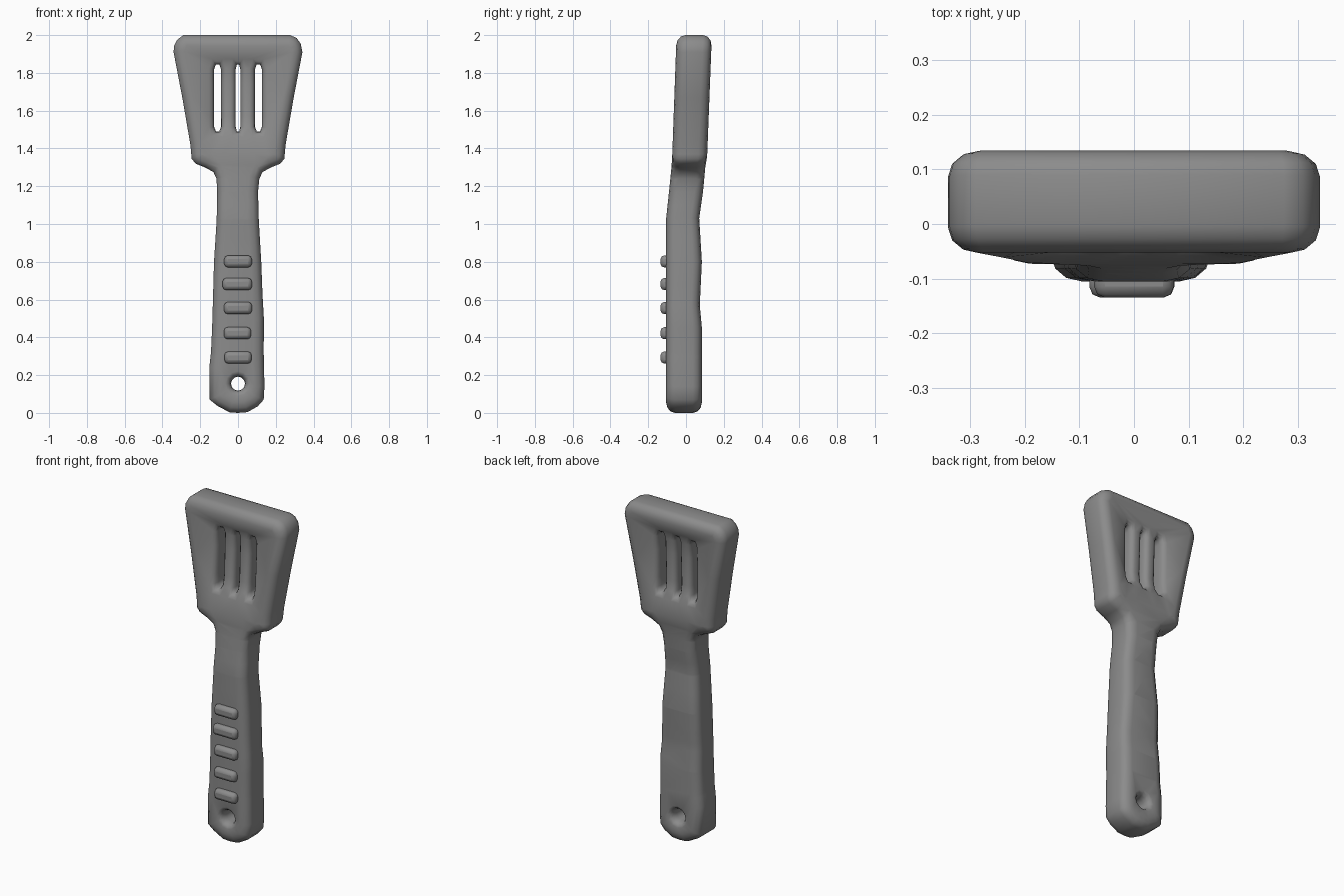
import bpy, bmesh, math
from mathutils import Vector

if "Cube" in bpy.data.objects:
    bpy.data.objects.remove(bpy.data.objects["Cube"])


def lerp_table(table, z):
    for (z0, v0), (z1, v1) in zip(table, table[1:]):
        if z <= z1:
            return v0 + (v1 - v0) * max(0, z - z0) / (z1 - z0)
    return table[-1][1]


def inset(loop, d):
    """Offset a closed loop to its left with mitred corners."""
    out = []
    for i, p in enumerate(loop):
        a = (p - loop[i - 1]).normalized()
        b = (loop[(i + 1) % len(loop)] - p).normalized()
        na, nb = Vector((-a.y, a.x)), Vector((-b.y, b.x))
        m = (na + nb).normalized()
        out.append(p + m * d / max(0.6, m.dot(na)))
    return out


def rounded_wall(bm, loop, d, e, steps=3):
    """Wall around a loop with rounded rims; returns all rings."""
    quarter = [(d * (1 - math.sin(a)), 1 - e * (1 - math.cos(a)))
               for a in (math.pi / 2 * i / steps for i in range(steps + 1))]
    prof = [(o, -t) for o, t in quarter] + [(o, t) for o, t in reversed(quarter)]
    rings = [[bm.verts.new((p.x, t, p.y)) for p in inset(loop, o)] for o, t in prof]
    n = len(loop)
    for r, s in zip(rings, rings[1:]):
        for i in range(n):
            bm.faces.new((r[i], r[(i + 1) % n], s[(i + 1) % n], s[i]))
    return rings


# Dark grey material shared by all parts
dark = bpy.data.materials.new("dark_grey")
dark.diffuse_color = (0.26, 0.26, 0.26, 1)
dark.use_nodes = True
dark.node_tree.nodes["Principled BSDF"].inputs["Base Color"].default_value = dark.diffuse_color

# Outline of handle, neck and head, counter-clockwise in front view
right = [(0.05, 0.004), (0.105, 0.035), (0.136, 0.07), (0.14, 0.14), (0.136, 0.32),
         (0.137, 0.5), (0.13, 0.62), (0.123, 0.8), (0.11, 1.02), (0.106, 1.17),
         (0.113, 1.24), (0.13, 1.275), (0.175, 1.3), (0.225, 1.32), (0.245, 1.345),
         (0.252, 1.42), (0.295, 1.67), (0.341, 1.91), (0.332, 1.955), (0.31, 1.985), (0.275, 2.0)]
left = [(-0.29, 2.0), (-0.322, 1.975), (-0.338, 1.945), (-0.341, 1.91), (-0.295, 1.67),
        (-0.252, 1.42), (-0.245, 1.345), (-0.225, 1.32), (-0.175, 1.3), (-0.13, 1.275),
        (-0.114, 1.24), (-0.11, 1.17), (-0.113, 1.02), (-0.127, 0.8), (-0.132, 0.62),
        (-0.137, 0.45), (-0.143, 0.32), (-0.152, 0.24), (-0.15, 0.07), (-0.11, 0.038), (-0.045, 0.003)]
outline = [Vector(p) for p in [(0, 0)] + right + left]

# Front and back depth along the height, and thinning of the slot bars
front = [(0, -0.105), (1.03, -0.105), (1.17, -0.09), (1.3, -0.077), (1.36, -0.073), (2, -0.05)]
back = [(0, 0.084), (0.45, 0.084), (0.57, 0.073), (0.8, 0.084), (1.03, 0.07),
        (1.17, 0.09), (1.3, 0.102), (1.36, 0.112), (2, 0.137)]
thin_bar = [(1.49, 0.88), (1.53, 0.55), (1.84, 0.55), (1.87, 0.65)]
thin_rim = [(1.49, 0.88), (1.56, 0.72), (1.84, 0.65)]

bm = bmesh.new()
walls = [rounded_wall(bm, outline, 0.055, 0.5)]

# Hanging hole
hole = [Vector((0.037 * math.sin(a), 0.155 + 0.037 * math.cos(a)))
        for a in (2 * math.pi * i / 12 for i in range(12))]
walls.append(rounded_wall(bm, hole, 0.028, 0.5))

# Three head slots
slot_verts = []
for x, w in ((-0.108, 0.018), (0, 0.012), (0.108, 0.018)):
    pts = [(-w, 1.515), (-w, 1.57), (-w, 1.74), (-w, 1.82), (-w / 2, 1.845), (w / 2, 1.845),
           (w, 1.82), (w, 1.74), (w, 1.57), (w, 1.515), (w / 2, 1.49), (-w / 2, 1.49)]
    rings = rounded_wall(bm, [Vector((x + a, z)) for a, z in pts], 0.028, 0.6)
    slot_verts += [v for r in rings for v in r]
    walls.append(rings)

# Front and back faces, filled around the holes
for side, ny in ((0, -1), (-1, 1)):
    edges = []
    for rings in walls:
        r = rings[side]
        edges += [bm.edges.get((r[i - 1], r[i])) for i in range(len(r))]
    bmesh.ops.triangle_fill(bm, edges=edges, use_beauty=True, normal=(0, ny, 0))

# Cross cuts so the body can follow the side profile
for z in (0.3, 0.45, 0.57, 0.68, 0.8, 0.92, 1.03, 1.1, 1.17, 1.24, 1.3, 1.37):
    bmesh.ops.bisect_plane(bm, geom=bm.verts[:] + bm.edges[:] + bm.faces[:],
                           plane_co=(0, 0, z), plane_no=(0, 0, 1))
for v in slot_verts:
    v.co.y *= lerp_table(thin_rim if abs(v.co.x) > 0.112 else thin_bar, v.co.z)
for v in bm.verts:
    f, b = lerp_table(front, v.co.z), lerp_table(back, v.co.z)
    v.co.y = (f + b) / 2 + v.co.y * (b - f) / 2
bmesh.ops.remove_doubles(bm, verts=bm.verts[:], dist=0.0005)
bmesh.ops.recalc_face_normals(bm, faces=bm.faces[:])
mesh = bpy.data.meshes.new("spatula_body")
bm.to_mesh(mesh)
bm.free()
mesh.materials.append(dark)
body = bpy.data.objects.new("spatula_body", mesh)
bpy.context.collection.objects.link(body)
bpy.context.view_layer.objects.active = body
body.select_set(True)
bpy.ops.object.shade_smooth_by_angle(angle=math.radians(75))

# Grip ridges
for i, (x, z, w) in enumerate(((0, 0.293, 0.144), (-0.003, 0.422, 0.144), (0, 0.555, 0.148),
                               (-0.004, 0.682, 0.156), (0, 0.802, 0.146))):
    bpy.ops.mesh.primitive_cube_add(size=1, location=(x, -0.105, z))
    ridge = bpy.context.object
    ridge.name = f"grip_ridge_{i + 1}"
    ridge.data.materials.append(dark)
    for v in ridge.data.vertices:
        v.co = (v.co.x * w, v.co.y * 0.06, v.co.z * 0.064)
    bev = ridge.modifiers.new("bevel", 'BEVEL')
    bev.width, bev.segments = 0.02, 2
    bpy.ops.object.shade_smooth_by_angle(angle=math.radians(75))
